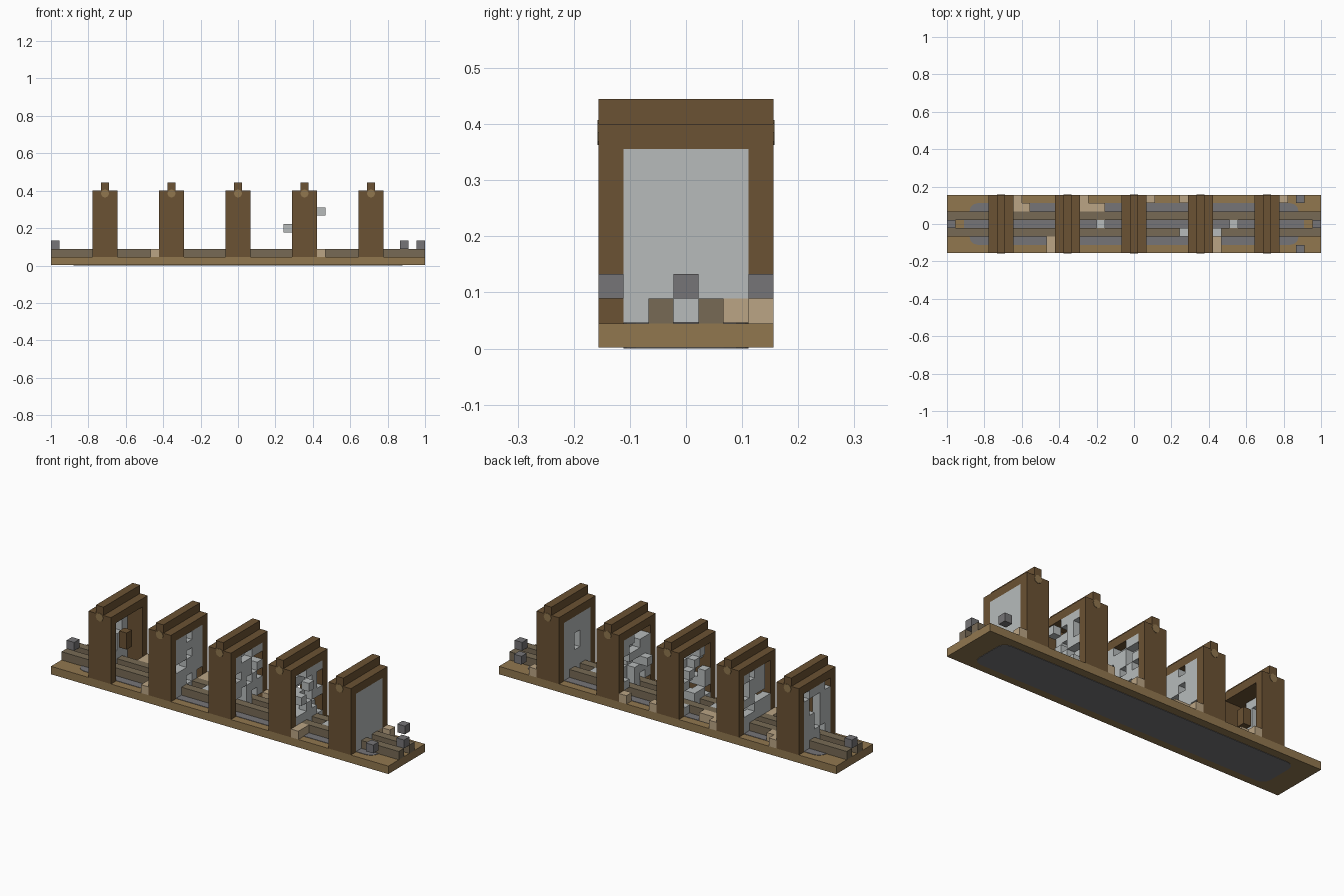
import bpy, bmesh, random
from math import pi
from mathutils import Vector, Matrix

cube = bpy.data.objects.get("Cube")
if cube:
    bpy.data.objects.remove(cube)
random.seed(4)

U = 2 / 45                        # size of one block
ORIGIN = Vector((-1, -3.5 * U, 0))


def material(name, hex_code):
    lin = []
    for n in (0, 2, 4):
        c = int(hex_code[n:n + 2], 16) / 255
        lin.append(c / 12.92 if c < 0.04 else ((c + 0.055) / 1.055) ** 2.4)
    m = bpy.data.materials.new(name)
    m.use_nodes = True
    m.diffuse_color = (*lin, 1)
    m.node_tree.nodes["Principled BSDF"].inputs["Base Color"].default_value = (*lin, 1)
    return m


TIMBER = material("dark timber", "6b5233")
PLANK = material("plank brown", "91774f")
RAIL = material("rail grey brown", "776a55")
STONE = material("stone grey", "767577")
WEB = material("web pale grey", "b7bbbb")
TAN = material("pale wood", "bba585")


def finish(name, bm, mat):
    mesh = bpy.data.meshes.new(name)
    bmesh.ops.recalc_face_normals(bm, faces=bm.faces)
    bm.to_mesh(mesh)
    bm.free()
    mesh.materials.append(mat)
    obj = bpy.data.objects.new(name, mesh)
    bpy.context.collection.objects.link(obj)
    return obj


def cells(x0, x1, y0, y1, z0, z1):
    return {(x, y, z) for x in range(x0, x1) for y in range(y0, y1) for z in range(z0, z1)}


def blocks(name, filled, mat):
    """Outer skin of a set of grid blocks."""
    bm = bmesh.new()
    for cell in filled:
        for axis in range(3):
            for side in (0, 1):
                near = list(cell)
                near[axis] += 2 * side - 1
                if tuple(near) in filled:
                    continue
                corners = []
                for a, b in ((0, 0), (1, 0), (1, 1), (0, 1)):
                    p = Vector(cell)
                    p[axis] += side
                    p[(axis + 1) % 3] += a
                    p[(axis + 2) % 3] += b
                    corners.append(bm.verts.new(p * U + ORIGIN))
                bm.faces.new(corners if side else corners[::-1])
    bmesh.ops.remove_doubles(bm, verts=bm.verts, dist=U / 100)
    return finish(name, bm, mat)


def box(name, low, high, mat, corner=0):
    """Box with optional rounded upright edges."""
    low, high = Vector(low), Vector(high)
    bm = bmesh.new()
    bmesh.ops.create_cube(bm, size=1)
    for v in bm.verts:
        v.co = Vector(l + (h - l) * (c + 0.5) for l, h, c in zip(low, high, v.co))
    if corner:
        upright = [e for e in bm.edges if abs(e.verts[0].co.z - e.verts[1].co.z) > U / 2]
        bmesh.ops.bevel(bm, geom=upright, offset=corner, segments=3, profile=0.5, affect='EDGES')
    return finish(name, bm, mat)


# Floor: plank border with a stone bed showing above and below
box("plank_floor", (-1, -3.5 * U, 0.002), (1, 3.5 * U, U), PLANK)
box("stone_bed", (-0.88, -2.5 * U, 0), (0.88, 2.5 * U, U + 0.002), STONE, U)
box("stone_strip", (-0.91, -U / 2, U - 0.005), (0.91, U / 2, U + 0.003), STONE)

# Rails
for side, y in (("right", 2), ("left", 4)):
    blocks(side + "_rail", cells(0, 45, y, y + 1, 1, 2), RAIL)
rail_cells = cells(0, 45, 2, 3, 1, 2) | cells(0, 45, 4, 5, 1, 2)

# Timber frames with a ridge beam and round pegs, webs filling the openings
for n in range(5):
    x = 5 + 8 * n
    frame = cells(x, x + 3, 0, 7, 1, 9) - cells(x, x + 3, 1, 6, 1, 8)
    frame |= cells(x + 1, x + 2, 0, 7, 9, 10)
    blocks(f"timber_frame_{n + 1}", frame, TIMBER)

    for side in (-1, 1):
        bm = bmesh.new()
        spot = Matrix.Translation((-1 + (x + 1.5) * U, side * 3.5 * U, 0.385))
        bmesh.ops.create_cone(bm, cap_ends=True, segments=8, radius1=U / 2, radius2=U / 2,
                              depth=0.004, matrix=spot @ Matrix.Rotation(pi / 2, 4, 'X'))
        finish(f"peg_{n + 1}", bm, PLANK)

    opening = cells(x, x + 3, 1, 6, 1, 8) - rail_cells
    if n == 4:
        web = opening - {(x, 3, 4), (x, 3, 5)}
    elif n == 0:
        web = {c for c in sorted(opening) if c[0] == x and random.random() < 0.8}
    else:
        web = {c for c in sorted(opening) if random.random() < 0.55}
    if n == 3:
        web |= {(x - 1, 2, 4), (x + 3, 2, 6)}
    if n == 4:
        web -= {(x + 2, 5, 1)}
    blocks(f"web_{n + 1}", web, WEB)

blocks("hanging_timber", cells(7, 8, 3, 4, 4, 6), TIMBER)
blocks("floor_webs", cells(18, 19, 3, 4, 1, 2) | cells(34, 35, 3, 4, 1, 2), WEB)

# Loose pale wood pieces along the floor
loose = cells(12, 13, 0, 2, 1, 2) | cells(32, 33, 0, 2, 1, 2)
loose |= cells(8, 10, 5, 6, 1, 2) | cells(8, 9, 5, 7, 1, 2)
loose |= cells(16, 19, 5, 6, 1, 2) | cells(16, 17, 5, 7, 1, 2)
for x in (24, 28, 40):
    loose |= cells(x, x + 1, 6, 7, 1, 2)
loose |= {(39, 5, 1)}
blocks("loose_wood", loose, TAN)

# Stone cubes at the ends
blocks("stone_cubes", {(0, 3, 2), (44, 3, 2), (42, 0, 2), (42, 6, 2)}, STONE)
